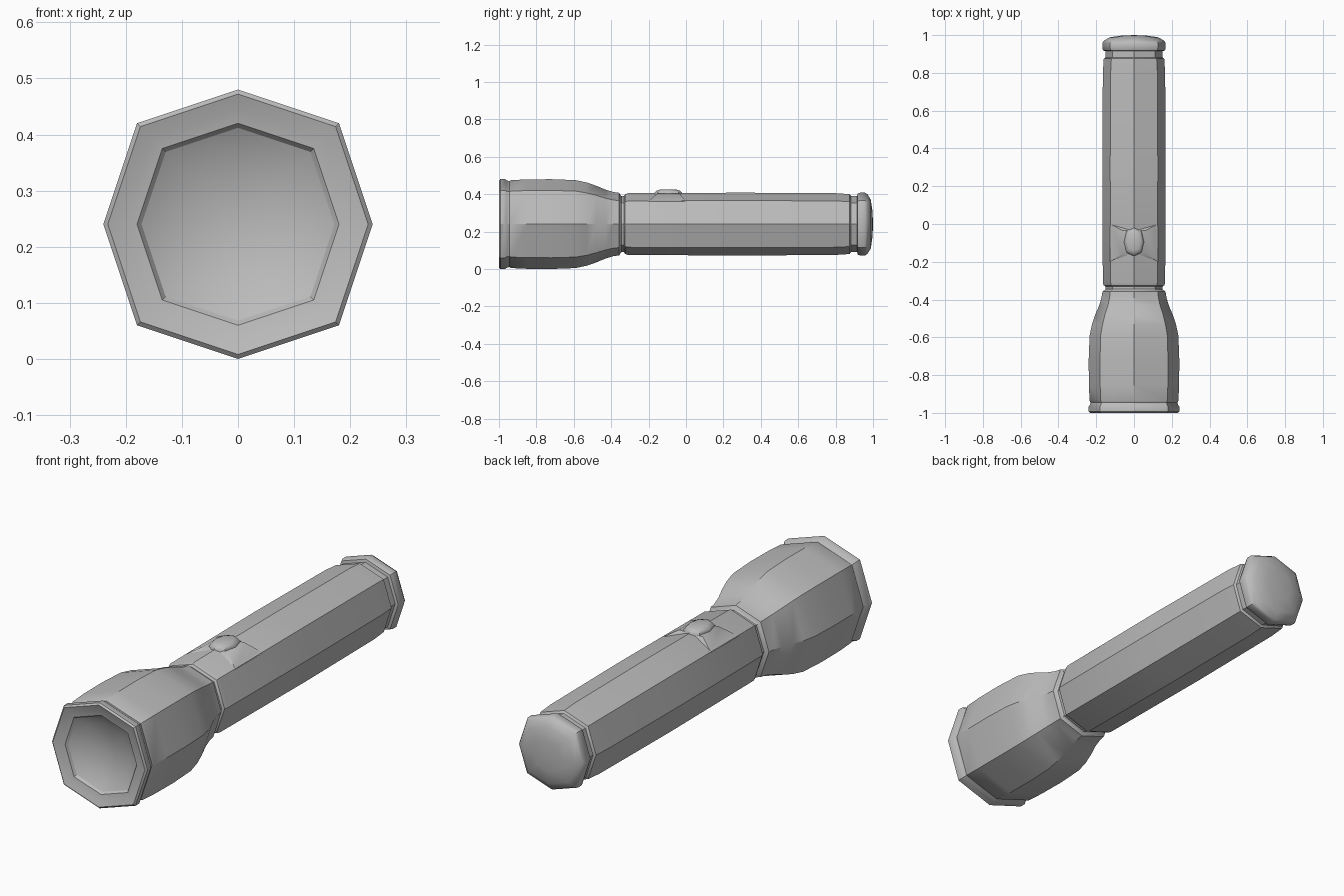
import bpy
import bmesh
from math import radians

cube = bpy.data.objects.get("Cube")
if cube:
    bpy.data.objects.remove(cube, do_unlink=True)

AXIS_Z = 0.24
D = 0.75  # diagonal corners of the octagon
OCTAGON = [(1, 0), (D, D), (0, 1), (-D, D), (-1, 0), (-D, -D), (0, -1), (D, -D)]

grey = bpy.data.materials.new("grey_metal")
grey.use_nodes = True
grey.diffuse_color = (0.5, 0.5, 0.5, 1)
grey.node_tree.nodes["Principled BSDF"].inputs["Base Color"].default_value = (0.5, 0.5, 0.5, 1)


def finish(name, bm, angle=35):
    mesh = bpy.data.meshes.new(name)
    bm.to_mesh(mesh)
    bm.free()
    obj = bpy.data.objects.new(name, mesh)
    bpy.context.collection.objects.link(obj)
    mesh.materials.append(grey)
    bpy.ops.object.select_all(action='DESELECT')
    obj.select_set(True)
    bpy.context.view_layer.objects.active = obj
    bpy.ops.object.shade_smooth_by_angle(angle=radians(angle))
    return obj


def skin(bm, rings):
    """Join consecutive rings; a ring of one vertex is a pole."""
    for a, b in zip(rings, rings[1:]):
        for k in range(8):
            n = (k + 1) % 8
            if len(a) == 1:
                bm.faces.new((a[0], b[k], b[n]))
            elif len(b) == 1:
                bm.faces.new((a[k], b[0], a[n]))
            else:
                bm.faces.new((a[k], b[k], b[n], a[n]))


def barrel(name, profile):
    """Octagonal tube along y from (y, radius) pairs."""
    bm = bmesh.new()
    rings = []
    for y, r in profile:
        corners = OCTAGON if r else [(0, 0)]
        rings.append([bm.verts.new((r * c, y, AXIS_Z + r * s)) for c, s in corners])
    skin(bm, rings)
    return finish(name, bm)


# Dished lens inside the front opening
barrel("lens", [(-0.93, 0), (-0.95, 0.128), (-0.975, 0.172)])

# Front ring around the lens
barrel("bezel", [(-0.975, 0.172), (-0.985, 0.18), (-0.99, 0.205), (-1.0, 0.232),
                 (-0.993, 0.24), (-0.967, 0.24), (-0.957, 0.233), (-0.945, 0.23)])

# Flared head
barrel("head", [(-0.945, 0.23), (-0.935, 0.235), (-0.85, 0.239), (-0.72, 0.24),
                (-0.59, 0.235), (-0.53, 0.222), (-0.48, 0.205), (-0.43, 0.184),
                (-0.39, 0.172), (-0.357, 0.167), (-0.35, 0.155)])

# Groove between head and handle
barrel("neck_groove", [(-0.35, 0.155), (-0.345, 0.15), (-0.332, 0.15)])

# Long handle
barrel("handle", [(-0.332, 0.15), (-0.325, 0.16), (-0.31, 0.165), (0.3, 0.168),
                  (0.8, 0.165), (0.875, 0.16), (0.882, 0.15)])

# Groove before the tail
barrel("tail_groove", [(0.882, 0.15), (0.915, 0.15)])

# Domed tail cap
barrel("tail_cap", [(0.915, 0.15), (0.918, 0.163), (0.93, 0.168), (0.957, 0.168),
                    (0.97, 0.16), (0.988, 0.13), (0.997, 0.07), (1.0, 0)])

# Flattened pad under the switch
bm = bmesh.new()
outer = [bm.verts.new((x, y, 0.362)) for x, y in
         ((-0.126, -0.2), (0.126, -0.2), (0.126, 0.0), (-0.126, 0.0))]
inner = [bm.verts.new((x, y, 0.403)) for x, y in
         ((-0.06, -0.155), (0.06, -0.155), (0.06, -0.035), (-0.06, -0.035))]
for i in range(4):
    j = (i + 1) % 4
    bm.faces.new((outer[i], outer[j], inner[j], inner[i]))
bm.faces.new(inner)
finish("switch_pad", bm, 45)

# Push button
bm = bmesh.new()
rings = []
for z, scale in ((0.425, 0), (0.424, 0.6), (0.418, 0.82), (0.408, 0.95), (0.385, 1.0)):
    corners = OCTAGON if scale else [(0, 0)]
    rings.append([bm.verts.new((0.055 * scale * c, -0.095 + 0.078 * scale * s, z))
                  for c, s in corners])
skin(bm, rings)
bmesh.ops.recalc_face_normals(bm, faces=bm.faces)
finish("switch_button", bm)
